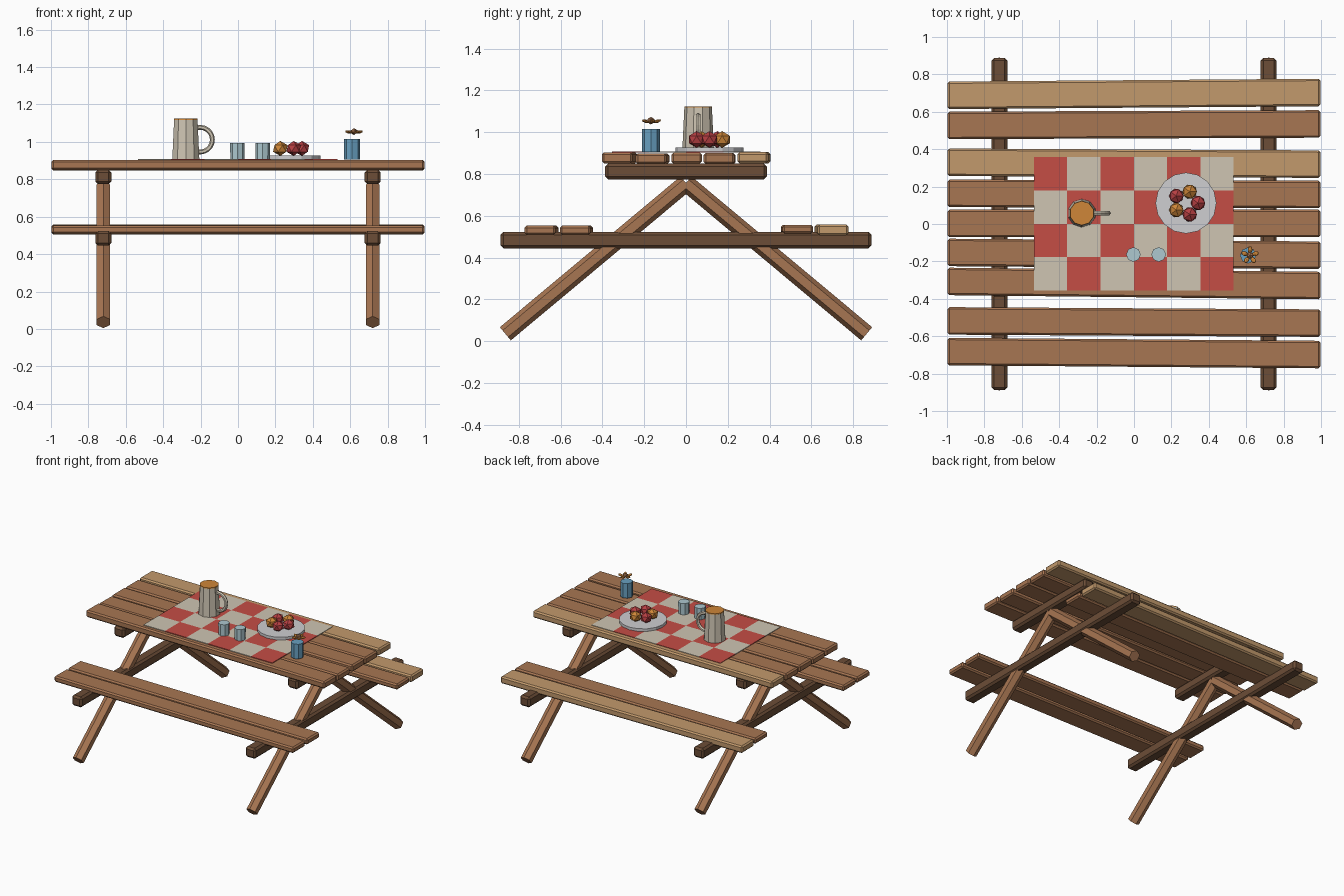
import bpy, bmesh, math
from mathutils import Vector, Matrix

if "Cube" in bpy.data.objects:
    bpy.data.objects.remove(bpy.data.objects["Cube"])


def mat(name, r, g, b):
    m = bpy.data.materials.new(name)
    m.diffuse_color = (r, g, b, 1)
    m.use_nodes = True
    m.node_tree.nodes["Principled BSDF"].inputs["Base Color"].default_value = m.diffuse_color
    return m


WOOD = mat("wood", .39, .18, .085)
LIGHT = mat("light wood", .54, .32, .15)
DARK = mat("dark wood", .15, .075, .038)
CREAM = mat("cream", .62, .56, .45)
RED = mat("cloth red", .56, .075, .06)
FRUIT = mat("fruit red", .47, .05, .055)
ORANGE = mat("orange", .62, .24, .04)
PALE = mat("pale blue", .42, .58, .63)
BLUE = mat("blue", .14, .35, .53)
PLATE = mat("plate grey", .62, .62, .64)


def finish(bm, name, *mats):
    bmesh.ops.recalc_face_normals(bm, faces=bm.faces)
    me = bpy.data.meshes.new(name)
    bm.to_mesh(me)
    bm.free()
    for m in mats:
        me.materials.append(m)
    ob = bpy.data.objects.new(name, me)
    bpy.context.collection.objects.link(ob)
    return ob


def box(name, centre, size, m, bevel=0.012, turn=0.0):
    bm = bmesh.new()
    bmesh.ops.create_cube(bm, size=1)
    bmesh.ops.scale(bm, vec=size, verts=bm.verts)
    bmesh.ops.bevel(bm, geom=bm.edges[:], offset=bevel, segments=1,
                    affect='EDGES', profile=0.5)
    bmesh.ops.transform(bm, matrix=Matrix.Translation(centre) @ Matrix.Rotation(turn, 4, 'Z'),
                        verts=bm.verts)
    return finish(bm, name, m)


def cone(name, x, y, z0, z1, r0, r1, n, m):
    bm = bmesh.new()
    bmesh.ops.create_cone(bm, cap_ends=True, segments=n, radius1=r0, radius2=r1, depth=z1 - z0,
                          matrix=Matrix.Translation((x, y, (z0 + z1) / 2)))
    return finish(bm, name, m)


def ball(name, centre, r, m, squash=1.0):
    bm = bmesh.new()
    bmesh.ops.create_icosphere(bm, subdivisions=1, radius=r)
    bmesh.ops.scale(bm, vec=(1, 1, squash), verts=bm.verts)
    bmesh.ops.translate(bm, vec=centre, verts=bm.verts)
    return finish(bm, name, m)


# planks: y at left end, y at right end, middle z, thickness, material
planks = [
    ("bench_plank", .688, .703, .532, .053, LIGHT),
    ("bench_plank", .527, .535, .535, .042, WOOD),
    ("table_plank", .330, .320, .878, .053, LIGHT),
    ("table_plank", .164, .158, .874, .052, WOOD),
    ("table_plank", .003, .003, .876, .052, WOOD),
    ("table_plank", -.152, -.167, .873, .050, WOOD),
    ("table_plank", -.307, -.329, .877, .052, WOOD),
    ("bench_plank", -.518, -.530, .531, .044, WOOD),
    ("bench_plank", -.682, -.698, .531, .044, WOOD),
]
for name, yl, yr, z, t, m in planks:
    box(name, (0, (yl + yr) / 2, z), (1.994, .147, t), m, .01, math.atan2(yr - yl, 2))

# support beams and hexagonal crossed legs
for x in (-.72, .72):
    box("bench_beam", (x, 0, .484), (.085, 1.774, .078), DARK, .014)
    box("top_beam", (x, 0, .812), (.085, .774, .076), DARK, .014)
    for s in (-1, 1):
        a, b = Vector((x, s * .864, .036)), Vector((x, 0, .757))
        d = (b - a).normalized()
        u = Vector((1, 0, 0))
        w = d.cross(u)
        bm = bmesh.new()
        rings = []
        for p in (a, b):
            rings.append([bm.verts.new(p + .041 * (math.sin(k * math.pi / 3) * u
                                                   + math.cos(k * math.pi / 3) * w))
                          for k in range(6)])
        for r in rings:
            bm.faces.new(r)
        for k in range(6):
            j = (k + 1) % 6
            bm.faces.new((rings[0][k], rings[0][j], rings[1][j], rings[1][k]))
        finish(bm, "leg", WOOD)

# checked cloth, coloured by grid parity
bm = bmesh.new()
NX, NY, CELL, X0, Y0 = 6, 4, .178, -.535, -.355
grid = [[bm.verts.new((X0 + i * CELL, Y0 + j * CELL, .908)) for j in range(NY + 1)]
        for i in range(NX + 1)]
for i in range(NX):
    for j in range(NY):
        f = bm.faces.new((grid[i][j], grid[i + 1][j], grid[i + 1][j + 1], grid[i][j + 1]))
        f.material_index = (i + j) % 2
res = bmesh.ops.extrude_face_region(bm, geom=bm.faces[:], use_keep_orig=True)
bmesh.ops.translate(bm, vec=(0, 0, -.005),
                    verts=[v for v in res["geom"] if isinstance(v, bmesh.types.BMVert)])
finish(bm, "checked_cloth", CREAM, RED)

# jug with drink and ring handle
JX, JY = -.279, .058
cone("jug", JX, JY, .905, 1.117, .076, .066, 10, CREAM)
cone("jug_drink", JX, JY, 1.115, 1.124, .066, .065, 10, ORANGE)
bm = bmesh.new()
N, M, R, r = 12, 6, .066, .013
rings = []
for i in range(N + 1):
    a = math.radians(-105 + 210 * i / N)
    rings.append([])
    for k in range(M):
        b = 2 * math.pi * k / M
        q = R + r * math.cos(b)
        rings[-1].append(bm.verts.new((-.203 + q * math.cos(a), JY + r * math.sin(b),
                                       1.012 + q * math.sin(a))))
for i in range(N):
    for k in range(M):
        j = (k + 1) % M
        bm.faces.new((rings[i][k], rings[i][j], rings[i + 1][j], rings[i + 1][k]))
bm.faces.new(rings[0])
bm.faces.new(rings[-1])
finish(bm, "jug_handle", CREAM)

# cups and vase
for x in (-.003, .132):
    cone("cup", x, -.163, .905, .993, .038, .039, 8, PALE)
cone("vase", .61, -.168, .905, 1.015, .043, .043, 8, BLUE)

# flower above the vase
FX, FY = .62, -.168
ball("flower_centre", (FX, FY, 1.055), .02, WOOD, .9)
for k in range(5):
    a = 2 * math.pi * k / 5 + .3
    bm = bmesh.new()
    bmesh.ops.create_icosphere(bm, subdivisions=1, radius=1)
    bmesh.ops.scale(bm, vec=(.022, .014, .008), verts=bm.verts)
    bmesh.ops.transform(bm, matrix=Matrix.Translation((FX + .03 * math.cos(a),
                        FY + .03 * math.sin(a), 1.052)) @ Matrix.Rotation(a, 4, 'Z')
                        @ Matrix.Rotation(-.25, 4, 'Y'), verts=bm.verts)
    finish(bm, "petal", ORANGE)

# plate of fruit
PX, PY = .278, .112
cone("plate", PX, PY, .905, .928, .163, .163, 16, PLATE)
for k, m in enumerate((FRUIT, ORANGE, FRUIT, ORANGE, FRUIT)):
    a = 2 * math.pi * k / 5
    ball("fruit", (PX + .064 * math.cos(a), PY + .064 * math.sin(a), .965), .043, m, .93)
